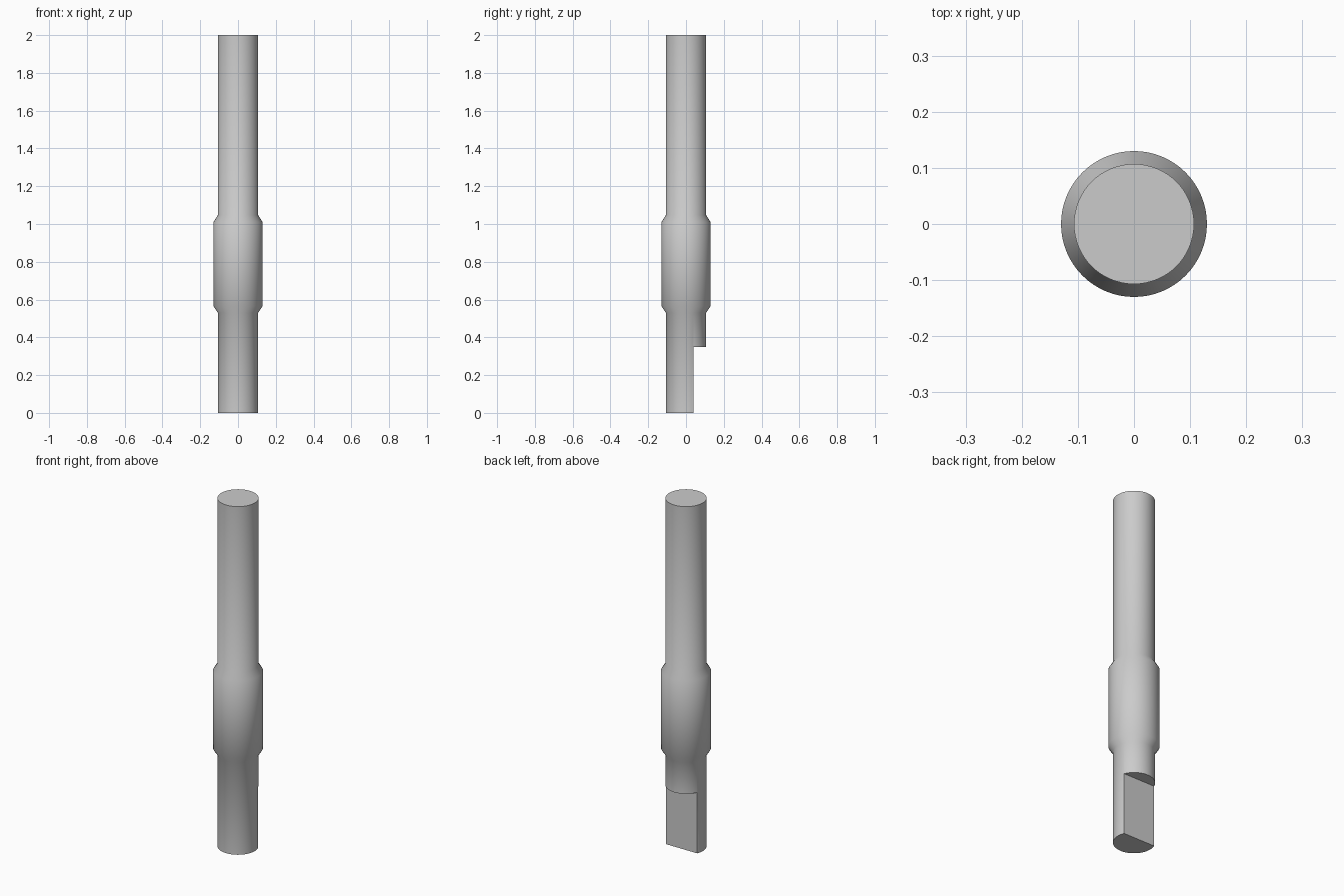
import bpy, bmesh, math
from mathutils import Matrix

if "Cube" in bpy.data.objects:
    bpy.data.objects.remove(bpy.data.objects["Cube"], do_unlink=True)

# Plain grey metal
grey = bpy.data.materials.new("grey metal")
grey.use_nodes = True
colour = (0.6, 0.6, 0.6, 1)
grey.diffuse_color = colour
grey.node_tree.nodes["Principled BSDF"].inputs["Base Color"].default_value = colour

SHAFT, COLLAR, SIDES = 0.107, 0.13, 64


def add_object(name, bm):
    mesh = bpy.data.meshes.new(name)
    bm.to_mesh(mesh)
    bm.free()
    obj = bpy.data.objects.new(name, mesh)
    bpy.context.collection.objects.link(obj)
    mesh.materials.append(grey)
    return obj


# Shaft with chamfered collar, turned from a radius and height profile
profile = [(SHAFT, 0), (SHAFT, 0.53), (COLLAR, 0.565),
           (COLLAR, 1.01), (SHAFT, 1.047), (SHAFT, 2)]
bm = bmesh.new()
rings = [[bm.verts.new((r * math.cos(math.tau * i / SIDES),
                        r * math.sin(math.tau * i / SIDES), z))
          for i in range(SIDES)] for r, z in profile]
for low, high in zip(rings, rings[1:]):
    for i in range(SIDES):
        j = (i + 1) % SIDES
        bm.faces.new((low[i], low[j], high[j], high[i]))
bm.faces.new(rings[0][::-1])
bm.faces.new(rings[-1])
shaft = add_object("collared_shaft", bm)

# Block that cuts the flat at the lower back
bm = bmesh.new()
bmesh.ops.create_cube(bm, size=1, matrix=Matrix.Translation((0, 0.14, 0.1))
                      @ Matrix.Diagonal((0.4, 0.2, 0.5, 1)))
cutter = add_object("flat_cutter", bm)
cutter.hide_render = True

cut = shaft.modifiers.new("flat", 'BOOLEAN')
cut.operation = 'DIFFERENCE'
cut.solver = 'EXACT'
cut.object = cutter

bpy.ops.object.select_all(action='DESELECT')
shaft.select_set(True)
bpy.context.view_layer.objects.active = shaft
bpy.ops.object.modifier_apply(modifier=cut.name)
bpy.data.objects.remove(cutter, do_unlink=True)
bpy.ops.object.shade_smooth_by_angle(angle=math.radians(40))
